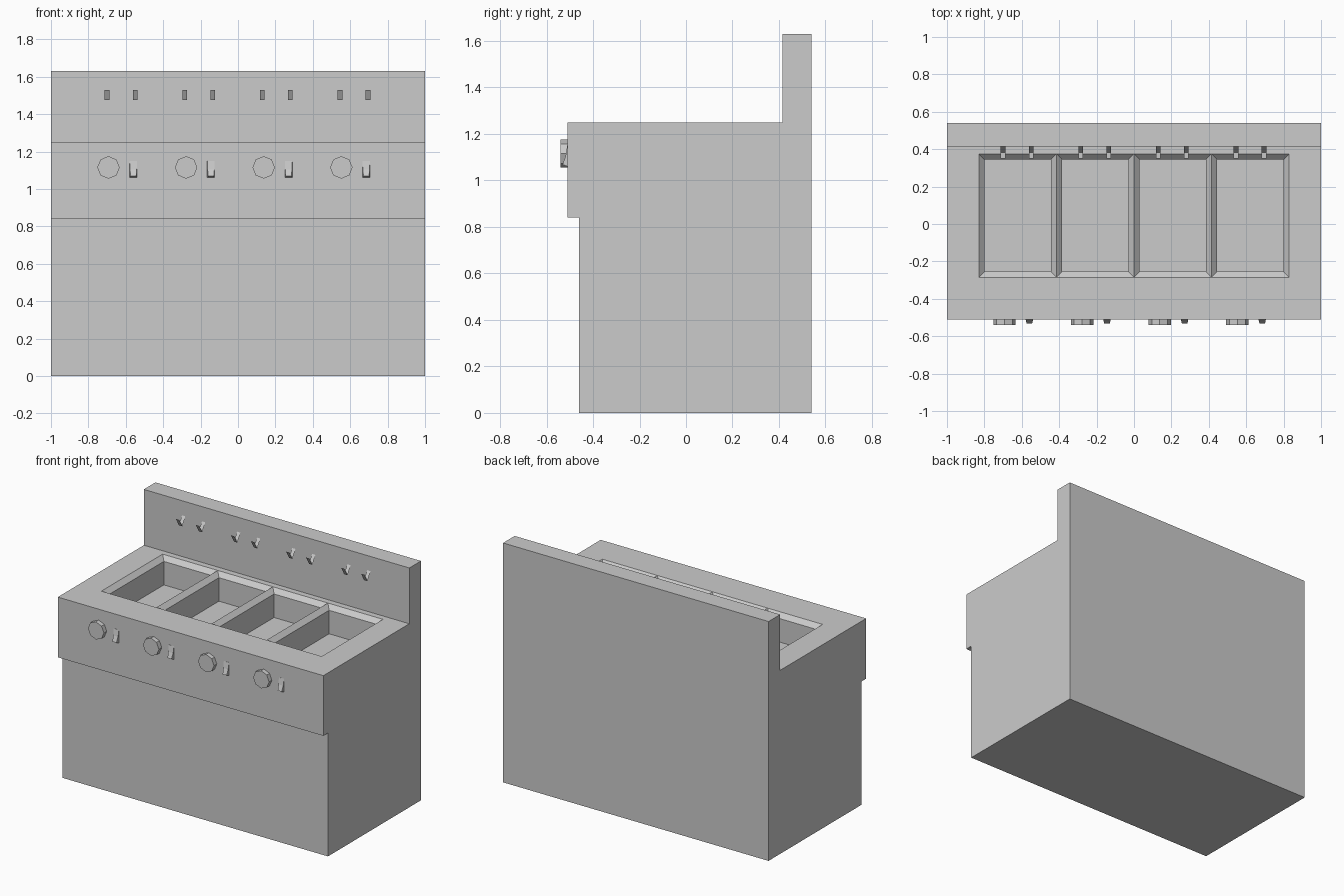
import bpy, bmesh
from math import radians
from mathutils import Matrix

if "Cube" in bpy.data.objects:
    bpy.data.objects.remove(bpy.data.objects["Cube"])

PITCH = 0.415
CELLS = [(i - 1.5) * PITCH for i in range(4)]  # centre x of each well


def finish(name, bm, normals=True):
    if normals:
        bmesh.ops.recalc_face_normals(bm, faces=bm.faces)
    me = bpy.data.meshes.new(name)
    bm.to_mesh(me)
    bm.free()
    ob = bpy.data.objects.new(name, me)
    bpy.context.collection.objects.link(ob)
    return ob


def prism(bm, profile, x0, x1):
    """Extrude a closed (y, z) profile along x; returns the side faces."""
    a = [bm.verts.new((x0, y, z)) for y, z in profile]
    b = [bm.verts.new((x1, y, z)) for y, z in profile]
    bm.faces.new(a)
    bm.faces.new(b[::-1])
    n = len(profile)
    return [bm.faces.new((a[i], b[i], b[(i + 1) % n], a[(i + 1) % n])) for i in range(n)]


# Cabinet with overhanging control panel and backsplash
bm = bmesh.new()
sides = prism(bm, [(-0.46, 0), (-0.46, 0.84), (-0.51, 0.84), (-0.51, 1.25),
                   (0.415, 1.25), (0.415, 1.63), (0.54, 1.63), (0.54, 0)], -1, 1)
bmesh.ops.delete(bm, geom=[sides[3]], context='FACES_ONLY')

# Deck as a grid, its four middle cells sunk into bevelled wells
xs = [-1] + [(i - 2) * PITCH for i in range(5)] + [1]
ys = [-0.51, -0.285, 0.375, 0.415]
grid = [[bm.verts.new((x, y, 1.25)) for x in xs] for y in ys]
cells = []
for j in range(3):
    for i in range(6):
        f = bm.faces.new((grid[j][i], grid[j][i + 1], grid[j + 1][i + 1], grid[j + 1][i]))
        if j == 1 and 0 < i < 5:
            cells.append(f)
bmesh.ops.remove_doubles(bm, verts=bm.verts, dist=1e-5)
bmesh.ops.recalc_face_normals(bm, faces=bm.faces)
for f in bm.faces:
    if f.calc_center_median().z > 1.2499 and abs(f.normal.z) > 0.9 and f.normal.z < 0:
        f.normal_flip()
bm.normal_update()
bmesh.ops.inset_individual(bm, faces=cells, thickness=0.03, depth=-0.03, use_even_offset=True)
bmesh.ops.inset_individual(bm, faces=cells, thickness=0.0, depth=-0.16)
finish("cabinet", bm, normals=False)

for n, cx in enumerate(CELLS, 1):
    # Octagonal control knob
    bm = bmesh.new()
    bmesh.ops.create_cone(bm, cap_ends=True, segments=8, radius1=0.06, radius2=0.06, depth=0.03,
                          matrix=Matrix.Translation((cx - 0.07, -0.525, 1.115))
                          @ Matrix.Rotation(radians(90), 4, 'X'))
    finish(f"knob_{n}", bm)

    # Wedge-shaped rocker switch, narrower at its tip
    bm = bmesh.new()
    sx = cx + 0.063
    prism(bm, [(-0.51, 1.06), (-0.531, 1.068), (-0.518, 1.105), (-0.511, 1.15), (-0.51, 1.15)],
          -0.02, 0.02)
    for v in bm.verts:
        v.co.x = sx + v.co.x * (1 + (v.co.y + 0.51) * 12)
    finish(f"switch_{n}", bm)

    # Pair of thin V-shaped basket hooks on the backsplash
    for side in (-1, 1):
        bm = bmesh.new()
        hx = cx - 0.0025 + side * 0.075
        rows = [[bm.verts.new((hx + s * 0.0125, y, z)) for s in (-1, 1)]
                for y, z in ((0.415, 1.53), (0.382, 1.475), (0.35, 1.53))]
        for a, b in zip(rows, rows[1:]):
            bm.faces.new((a[0], b[0], b[1], a[1]))
        finish(f"basket_hook_{n}_{'left' if side < 0 else 'right'}", bm, normals=False)
